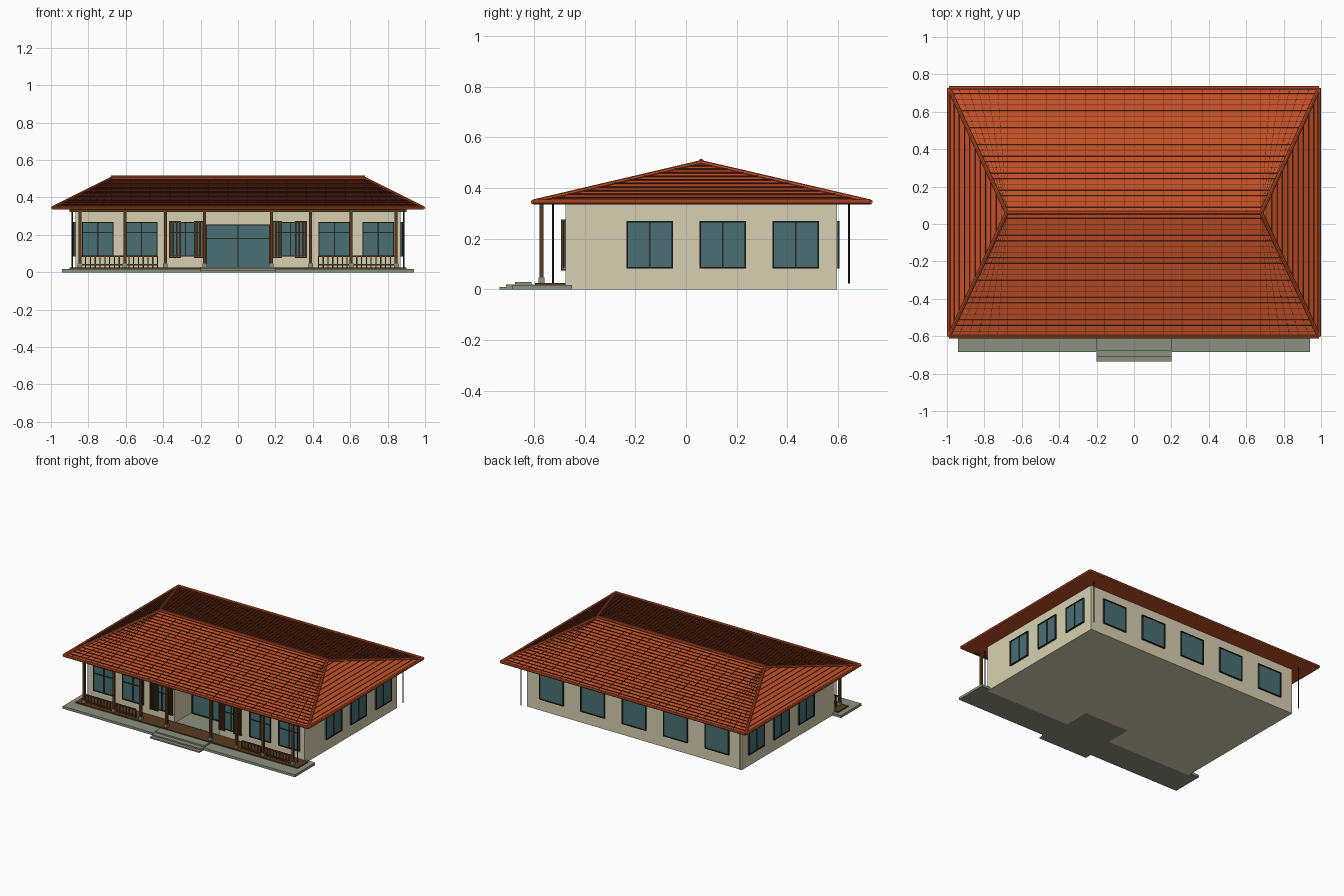
import bpy, bmesh, math
from mathutils import Vector, Matrix

cube = bpy.data.objects.get("Cube")
if cube:
    bpy.data.objects.remove(cube, do_unlink=True)


def material(name, r, g, b):
    m = bpy.data.materials.new(name)
    m.use_nodes = True
    m.diffuse_color = (r, g, b, 1)
    bsdf = m.node_tree.nodes["Principled BSDF"]
    bsdf.inputs["Base Color"].default_value = (r, g, b, 1)
    bsdf.inputs["Roughness"].default_value = 0.8
    return m


CREAM = material("cream_plaster", 0.69, 0.63, 0.445)
TILE = material("terracotta", 0.56, 0.083, 0.021)
JOINT = material("dark_tile_joint", 0.11, 0.021, 0.009)
GLASS = material("blue_grey_glass", 0.07, 0.16, 0.175)
FRAME = material("dark_frame", 0.02, 0.02, 0.018)
WOOD = material("brown_wood", 0.105, 0.044, 0.013)
STONE = material("grey_stone", 0.265, 0.285, 0.22)


def finish(name, bm, mat, place=None):
    bmesh.ops.recalc_face_normals(bm, faces=bm.faces)
    mesh = bpy.data.meshes.new(name)
    bm.to_mesh(mesh)
    bm.free()
    mesh.materials.append(mat)
    obj = bpy.data.objects.new(name, mesh)
    bpy.context.collection.objects.link(obj)
    if place:
        obj.matrix_world = place
    return obj


def boxes(name, spans, mat, place=None):
    """One object from boxes given as (x0, x1, y0, y1, z0, z1)."""
    bm = bmesh.new()
    for x0, x1, y0, y1, z0, z1 in spans:
        centre = Matrix.Translation(((x0 + x1) / 2, (y0 + y1) / 2, (z0 + z1) / 2))
        size = Matrix.Diagonal((x1 - x0, y1 - y0, z1 - z0, 1))
        bmesh.ops.create_cube(bm, size=1, matrix=centre @ size)
    return finish(name, bm, mat, place)


def strips(name, runs, width, height, mat):
    """Thin raised strips along (start, end, surface normal) runs."""
    bm = bmesh.new()
    for p, q, n in runs:
        d = (q - p).normalized()
        side = n.cross(d).normalized()
        rot = Matrix((d, side, n)).transposed().to_4x4()
        size = Matrix.Diagonal(((q - p).length, width, height, 1))
        bmesh.ops.create_cube(bm, size=1, matrix=Matrix.Translation((p + q) / 2) @ rot @ size)
    return finish(name, bm, mat)


def tubes(name, runs, radius, mat, sides=8):
    bm = bmesh.new()
    for p, q in runs:
        rot = (q - p).to_track_quat('Z', 'Y').to_matrix().to_4x4()
        bmesh.ops.create_cone(bm, cap_ends=True, segments=sides, radius1=radius, radius2=radius,
                              depth=(q - p).length, matrix=Matrix.Translation((p + q) / 2) @ rot)
    return finish(name, bm, mat)


# House body with a recessed entrance
WX, WF, WB, RX, RY = 0.87, -0.475, 0.595, 0.18, -0.28
half = [(RX, RY), (RX, WF), (WX, WF), (WX, WB)]
outline = half + [(-x, y) for x, y in reversed(half)]
bm = bmesh.new()
base = bm.faces.new([bm.verts.new((x, y, 0)) for x, y in outline])
top = bmesh.ops.extrude_face_region(bm, geom=[base])["geom"]
bmesh.ops.translate(bm, vec=(0, 0, 0.338), verts=[v for v in top if isinstance(v, bmesh.types.BMVert)])
finish("walls", bm, CREAM)

# Hipped roof
EZ, RZ, RIDGE = 0.345, 0.5, 0.68
eave = [Vector(c) for c in ((-0.99, -0.602, EZ), (0.99, -0.602, EZ), (0.99, 0.727, EZ), (-0.99, 0.727, EZ))]
left_end, right_end = Vector((-RIDGE, 0.06, RZ)), Vector((RIDGE, 0.06, RZ))
tops = [left_end, right_end, right_end, left_end]
bm = bmesh.new()
low = [bm.verts.new((c.x, c.y, 0.336)) for c in eave]
mid = [bm.verts.new(c) for c in eave]
ends = [bm.verts.new(left_end), bm.verts.new(right_end)]
bm.faces.new(low)
for i in range(4):
    j = (i + 1) % 4
    bm.faces.new((low[i], low[j], mid[j], mid[i]))
bm.faces.new((mid[0], mid[1], ends[1], ends[0]))
bm.faces.new((mid[1], mid[2], ends[1]))
bm.faces.new((mid[2], mid[3], ends[0], ends[1]))
bm.faces.new((mid[3], mid[0], ends[0]))
finish("roof", bm, TILE)

# Tile courses on every slope, and joints running up the two long slopes
courses, joints = [], []
for i in range(4):
    j = (i + 1) % 4
    a, b, ta, tb = eave[i], eave[j], tops[i], tops[j]
    n = (b - a).cross(ta - a).normalized()
    long_slope = i % 2 == 0
    count = 22 if long_slope else 11
    for k in range(1, count):
        t = k / count
        courses.append((a.lerp(ta, t), b.lerp(tb, t), n))
    if long_slope:
        for k in range(1, 38):
            p = a.lerp(b, k / 38)
            q = Vector((max(-RIDGE, min(RIDGE, p.x)), 0.06, RZ))
            joints.append((p, p.lerp(q, 0.97), n))
strips("tile_courses", courses, 0.002, 0.011, JOINT)
strips("tile_joints", joints, 0.002, 0.003, JOINT)

# Rounded caps on ridge, hips and eaves
lift = Vector((0, 0, 0.006))
caps = [(left_end + lift, right_end + lift)]
for i in range(4):
    caps += [(eave[i], tops[i]), (eave[i], eave[(i + 1) % 4])]
tubes("roof_caps", caps, 0.01, TILE)

# Porch slab, steps and timber deck
boxes("porch_slab", [(-0.94, 0.94, -0.685, -0.45, 0, 0.018),
                     (-RX, RX, -0.46, RY, 0, 0.019)], STONE)
boxes("entrance_steps", [(-0.2, 0.2, -0.735, -0.6, 0, 0.01),
                         (-0.2, 0.2, -0.71, -0.6, 0, 0.019),
                         (-0.2, 0.2, -0.675, -0.61, 0.015, 0.029)], STONE)
boxes("porch_deck", [(-0.9, 0.9, -0.595, WF, 0.015, 0.026)], WOOD)

# Columns on stone feet, and the beam they carry
PY = -0.57
column_x = [s * x for s in (-1, 1) for x in (0.178, 0.388, 0.605, 0.845)]
boxes("columns", [(x - 0.008, x + 0.008, PY - 0.008, PY + 0.008, 0.02, 0.337) for x in column_x], WOOD)
boxes("column_feet", [(x - 0.012, x + 0.012, PY - 0.012, PY + 0.012, 0.018, 0.047) for x in column_x], STONE)
boxes("porch_beam", [(-0.9, 0.9, PY - 0.008, PY + 0.008, 0.322, 0.337)], WOOD)

# Railings
rails = []
for x0, x1 in ((-0.84, -0.43), (0.43, 0.84)):
    for z in (0.04, 0.086):
        rails.append((x0, x1, PY - 0.005, PY + 0.005, z - 0.004, z + 0.004))
    for k in range(17):
        x = x0 + (x1 - x0) * k / 16
        rails.append((x - 0.003, x + 0.003, PY - 0.003, PY + 0.003, 0.026, 0.086))
boxes("railings", rails, WOOD)

# Rain pipes: behind the end columns and at the back corners
tubes("rain_pipes", [(Vector((s * x, y, 0.024)), Vector((s * x, y, 0.338)))
                     for s in (-1, 1) for x, y in ((0.848, -0.525), (0.886, 0.643))], 0.0035, FRAME)


def window(name, x, y, turn, width, z0=0.083, z1=0.27, mullion=True, transom=None):
    """Glazed window whose outside faces -y before turning."""
    place = Matrix.Translation((x, y, 0)) @ Matrix.Rotation(math.radians(turn), 4, 'Z')
    w, f = width / 2, 0.006
    boxes(name + "_glass", [(-w, w, -0.005, 0.003, z0, z1)], GLASS, place)
    bars = [(-w, -w + f, -0.011, 0.002, z0, z1), (w - f, w, -0.011, 0.002, z0, z1),
            (-w, w, -0.011, 0.002, z0, z0 + f), (-w, w, -0.011, 0.002, z1 - f, z1)]
    if mullion:
        bars.append((-0.003, 0.003, -0.009, 0.002, z0, z1))
    if transom:
        bars.append((-w, w, -0.009, 0.002, transom - 0.003, transom + 0.003))
    boxes(name + "_frame", bars, FRAME, place)


# Windows on all sides
for k, y in enumerate((-0.143, 0.145, 0.433)):
    window(f"left_window_{k}", WX, y, 90, 0.182)
    window(f"right_window_{k}", -WX, y, -90, 0.182)
for k in range(5):
    window(f"back_window_{k}", (k - 2) * 0.335, WB, 180, 0.195, mullion=False)
for side, s in (("left", 1), ("right", -1)):
    window(f"front_{side}_outer_window", s * 0.75, WF, 0, 0.17, transom=0.212)
    window(f"front_{side}_inner_window", s * 0.515, WF, 0, 0.17, transom=0.212)
    window(f"front_{side}_slatted_window", s * 0.28, WF, 0, 0.165, transom=0.212)
    # Slatted shutters either side of the window
    slats = []
    for x0, x1 in ((0.19, 0.23), (0.31, 0.365)):
        for k in range(4):
            x = s * (x0 + (x1 - x0) * k / 3)
            slats.append((x - 0.004, x + 0.004, -0.494, -0.484, 0.075, 0.275))
        lo, hi = sorted((s * x0, s * x1))
        for z in (0.078, 0.272):
            slats.append((lo, hi, -0.492, WF, z - 0.003, z + 0.003))
    boxes(f"{side}_shutter_slats", slats, WOOD)

# Glazed entrance at the back of the recess
window("entrance_door", 0, RY, 0, 0.345, z0=0.019, z1=0.255, transom=0.18)
